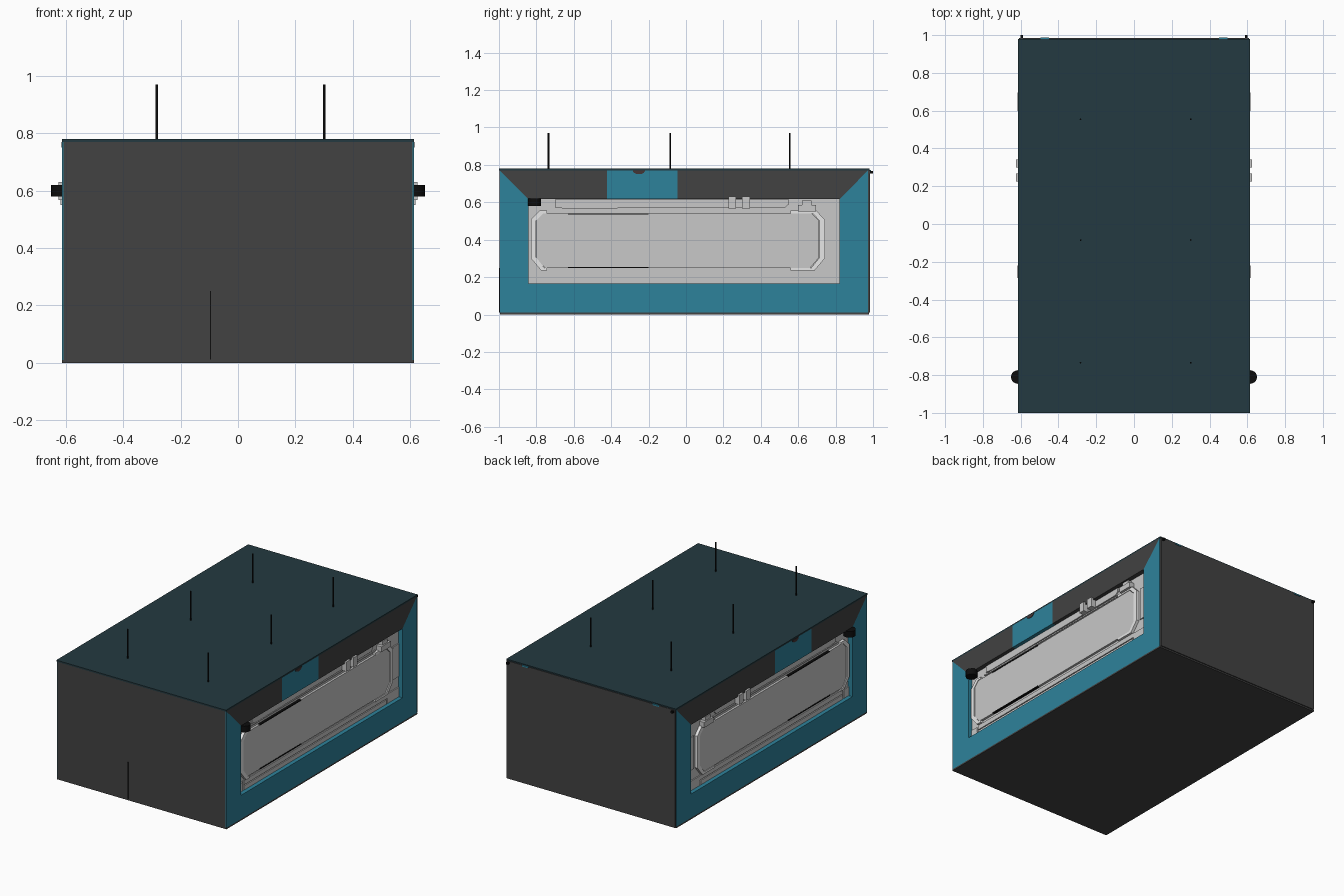
import bpy, bmesh, math
from mathutils import Matrix

if "Cube" in bpy.data.objects:
    bpy.data.objects.remove(bpy.data.objects["Cube"])


def mat(name, r, g, b):
    m = bpy.data.materials.new(name)
    m.diffuse_color = (r, g, b, 1)
    m.use_nodes = True
    m.node_tree.nodes["Principled BSDF"].inputs["Base Color"].default_value = m.diffuse_color
    return m


GREY = mat("dark_grey", 0.054, 0.054, 0.054)
TEAL = mat("teal", 0.027, 0.223, 0.328)
ROOF = mat("dark_teal", 0.017, 0.042, 0.052)
LIGHT = mat("light_grey", 0.58, 0.58, 0.58)
WHITE = mat("white", 1.0, 1.0, 1.0)
BLACK = mat("black", 0.004, 0.004, 0.004)
BROWN = mat("dark_brown", 0.06, 0.035, 0.035)


def finish(name, bm, material, mirror=False):
    bmesh.ops.recalc_face_normals(bm, faces=bm.faces[:])
    me = bpy.data.meshes.new(name)
    bm.to_mesh(me)
    bm.free()
    me.materials.append(material)
    ob = bpy.data.objects.new(name, me)
    bpy.context.collection.objects.link(ob)
    if mirror:
        ob.modifiers.new("Mirror", 'MIRROR').use_axis = (True, False, False)
    return ob


def prism(name, pts, x0, x1, material, mirror=True):
    """Outline in (y, z), extruded along x and mirrored to the other side."""
    bm = bmesh.new()
    f = bm.faces.new([bm.verts.new((x0, y, z)) for y, z in pts])
    r = bmesh.ops.extrude_face_region(bm, geom=[f])
    verts = [v for v in r["geom"] if isinstance(v, bmesh.types.BMVert)]
    bmesh.ops.translate(bm, verts=verts, vec=(x1 - x0, 0, 0))
    return finish(name, bm, material, mirror)


def rect(y0, y1, z0, z1):
    return [(y0, z0), (y1, z0), (y1, z1), (y0, z1)]


def box(name, x0, x1, y0, y1, z0, z1, material, mirror=False):
    return prism(name, rect(y0, y1, z0, z1), x0, x1, material, mirror)


def rod(name, x, y, z0, z1, r, n, material, mirror=False):
    bm = bmesh.new()
    bmesh.ops.create_cone(bm, cap_ends=True, segments=n, radius1=r, radius2=r, depth=z1 - z0,
                          matrix=Matrix.Translation((x, y, (z0 + z1) / 2)))
    ob = finish(name, bm, material, mirror)
    ob.data.polygons.foreach_set("use_smooth", [len(p.vertices) == 4 for p in ob.data.polygons])
    return ob


# Enclosure: core with thin cladding plates
S = 0.613
B = 0.583
box("core", -B, B, -0.985, 0.965, 0.01, 0.77, LIGHT)
box("roof", -S, S, -1.0, 0.98, 0.77, 0.78, ROOF)
box("floor", -S, S, -0.995, 0.978, 0.0, 0.01, GREY)
box("front_panel", -0.608, 0.608, -0.997, -0.985, 0.01, 0.77, GREY)
box("back_panel", -0.608, 0.608, 0.965, 0.984, 0.01, 0.772, GREY)
box("front_seam", -0.098, -0.094, -1.0, -0.996, 0.012, 0.25, BLACK)

# Mitred side frame around the long window
Y0, Y1, Z0, Z1 = -0.995, 0.972, 0.01, 0.77
y0, y1, z0, z1 = -0.842, 0.822, 0.165, 0.617
prism("frame_bottom", [(Y0, Z0), (Y1, Z0), (Y1, z0), (Y0, z0)], B, S, TEAL)
prism("frame_front", [(Y0, z0), (y0, z0), (y0, z1), (Y0, Z1)], B, S, TEAL)
prism("frame_back", [(y1, z0), (Y1, z0), (Y1, Z1), (y1, z1)], B, S, TEAL)
prism("frame_top_front", [(Y0, Z1), (y0, z1), (-0.422, z1), (-0.422, Z1)], B, S, GREY)
prism("frame_top_middle", rect(-0.422, -0.045, z1, Z1), B, S, TEAL)
prism("frame_top_back", [(-0.045, Z1), (-0.045, z1), (y1, z1), (Y1, Z1)], B, S, GREY)
prism("half_round_badge", [(-0.252 + 0.033 * math.cos(a), 0.77 + 0.02 * math.sin(a))
                           for a in [math.pi + i * math.pi / 10 for i in range(11)]],
      S, S + 0.003, BROWN)

# Window panel with cut corners
prism("window_panel", [(-0.80, 0.30), (-0.755, 0.25), (0.665, 0.25), (0.712, 0.305),
                       (0.712, 0.50), (0.672, 0.54), (-0.765, 0.54), (-0.80, 0.505)],
      B, 0.598, LIGHT)
for z in (0.252, 0.538):
    prism("panel_slot", rect(-0.63, -0.20, z - 0.003, z + 0.003), B, 0.6, BLACK)


# White end brackets wrapping the panel
def bracket(name, end, tip, d):
    """end: outer y, tip: y where the arms stop, d: direction towards the middle."""
    outer = [(tip, 0.555), (end + d * 0.045, 0.555), (end, 0.508), (end, 0.30),
             (end + d * 0.055, 0.235), (tip, 0.235)]
    inner = [(tip, 0.25), (end + d * 0.072, 0.25), (end + d * 0.028, 0.305),
             (end + d * 0.028, 0.502), (end + d * 0.065, 0.54), (tip, 0.54)]
    prism(name, outer + inner, B, 0.602, WHITE)


bracket("front_bracket", -0.829, -0.742, 1)
bracket("back_bracket", 0.742, 0.56, -1)

# Rails and small fittings in the recess
prism("top_rail", [(-0.70, 0.572), (-0.65, 0.567), (0.53, 0.572), (0.55, 0.59),
                   (0.55, 0.614), (-0.70, 0.614)], B, 0.592, LIGHT)
for name, a, b, c, d in [("upper_rail", -0.72, 0.58, 0.556, 0.564),
                         ("lower_rail", -0.78, 0.70, 0.202, 0.232),
                         ("sill_rail", -0.78, 0.69, 0.168, 0.196),
                         ("front_post", -0.84, -0.79, 0.168, 0.225),
                         ("back_post", 0.70, 0.82, 0.168, 0.23),
                         ("end_plate", 0.758, 0.82, 0.30, 0.515)]:
    prism(name, rect(a, b, c, d), B, 0.59, LIGHT)
for y in (0.247, 0.32):
    prism("window_tab", rect(y - 0.021, y + 0.021, 0.567, 0.63), B, 0.626, LIGHT)
prism("clip_base", rect(0.598, 0.695, 0.55, 0.585), B, 0.618, LIGHT)
prism("clip_top", rect(0.62, 0.672, 0.585, 0.61), B, 0.61, LIGHT)

# Black round knobs at the front of each window
rod("side_knob", 0.615, -0.81, 0.58, 0.62, 0.036, 24, BLACK, True)

# Roof aerials
for x in (-0.283, 0.3):
    for y in (-0.735, -0.085, 0.555):
        rod("aerial", x, y, 0.775, 0.97, 0.0045, 8, BLACK)

# Small fittings on the back edge
box("back_pin", 0.588, 0.602, 0.98, 1.0, 0.755, 0.768, BLACK, True)
box("back_marker", 0.45, 0.495, 0.98, 0.988, 0.765, 0.774, TEAL, True)
